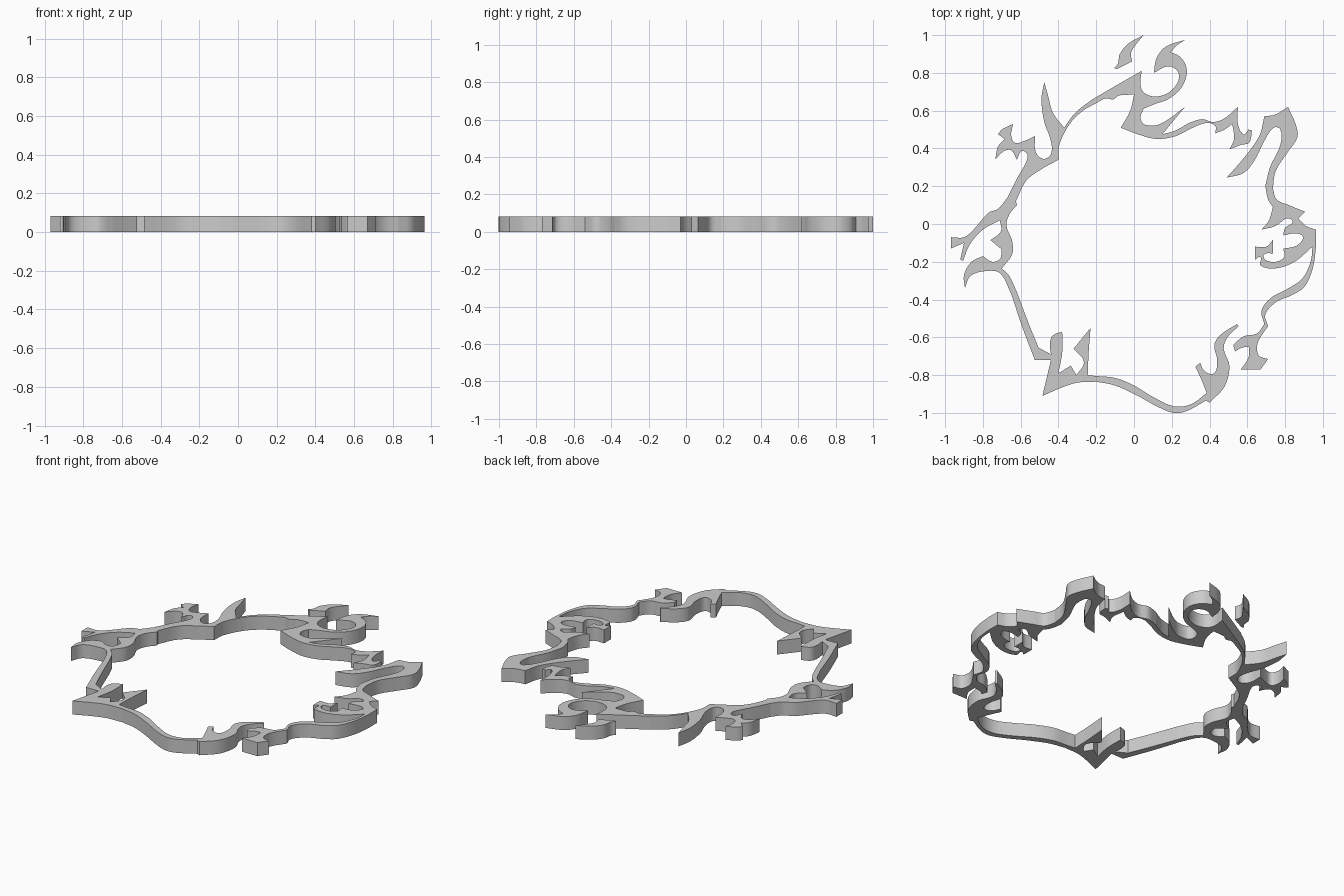
import bpy, bmesh
from mathutils import Vector

THICK = 0.083


def smooth_run(pts, steps=5):
    """Catmull-Rom curve through pts, without the first point."""
    v = [Vector(p) for p in pts]
    if len(v) == 2:
        return [v[1]]
    v = [2 * v[0] - v[1]] + v + [2 * v[-1] - v[-2]]
    out = []
    for i in range(1, len(v) - 2):
        a, b, c, d = v[i - 1:i + 3]
        for s in range(1, steps + 1):
            t = s / steps
            # tangents limited by the span length to avoid overshoot
            span = (c - b).length
            m0 = (c - a).normalized() * span
            m1 = (d - b).normalized() * span
            out.append((2*t**3 - 3*t**2 + 1) * b + (t**3 - 2*t**2 + t) * m0
                       + (3*t**2 - 2*t**3) * c + (t**3 - t**2) * m1)
    return out


def plate(name, start, *runs):
    """Flat plate: smooth runs meeting at sharp corners, closed by a straight edge."""
    outline, last = [Vector(start)], start
    for run in runs:
        outline += smooth_run([last] + run)
        last = run[-1]
    if (outline[-1] - outline[0]).length < 1e-5:
        outline.pop()
    bm = bmesh.new()
    face = bm.faces.new([bm.verts.new((p.x, p.y, 0)) for p in outline])
    ext = bmesh.ops.extrude_face_region(bm, geom=[face])
    top = [g for g in ext["geom"] if isinstance(g, bmesh.types.BMVert)]
    bmesh.ops.translate(bm, verts=top, vec=(0, 0, THICK))
    bmesh.ops.recalc_face_normals(bm, faces=bm.faces)
    me = bpy.data.meshes.new(name)
    bm.to_mesh(me)
    bm.free()
    ob = bpy.data.objects.new(name, me)
    bpy.context.collection.objects.link(ob)
    return ob


# loose leaf at the top
plate("top_leaf", (0.05, 1.0),
      [(-0.03, 0.955), (-0.075, 0.9), (-0.085, 0.85), (-0.105, 0.825)],
      [(-0.09, 0.82)], [(-0.01, 0.86)], [(-0.015, 0.91), (0.05, 1.0)])

# swirl and band at the top
plate("top_swirl", (-0.22, 0.66),
      [(-0.1, 0.73), (0.04, 0.81)],
      [(0.035, 0.73), (0.06, 0.69), (0.12, 0.675), (0.19, 0.7), (0.235, 0.76),
       (0.23, 0.81), (0.18, 0.835), (0.105, 0.8)],
      [(0.12, 0.88), (0.17, 0.94), (0.27, 0.975)],
      [(0.22, 0.94), (0.195, 0.91)],
      [(0.25, 0.88), (0.28, 0.81), (0.25, 0.72), (0.18, 0.66), (0.11, 0.635), (0.05, 0.61)],
      [(0.035, 0.56), (0.06, 0.525), (0.14, 0.53), (0.27, 0.62)],
      [(0.15, 0.475)],
      [(0.22, 0.495), (0.29, 0.535)], [(0.3, 0.505)],
      [(0.22, 0.465), (0.12, 0.45), (0.02, 0.475), (-0.07, 0.51)],
      [(-0.02, 0.6), (0.0, 0.685)],
      [(-0.08, 0.68), (-0.11, 0.66), (-0.15, 0.665), (-0.2, 0.64)])

# branch end right of the swirl
plate("top_right_branch", (0.29, 0.535),
      [(0.36, 0.555), (0.42, 0.54), (0.48, 0.56), (0.55, 0.62)],
      [(0.55, 0.53), (0.58, 0.475), (0.605, 0.5)], [(0.625, 0.495)],
      [(0.61, 0.43), (0.57, 0.42), (0.505, 0.395)],
      [(0.53, 0.45), (0.52, 0.53)],
      [(0.48, 0.5), (0.43, 0.48)],
      [(0.43, 0.52), (0.38, 0.535), (0.3, 0.505)])

# spike and side leaves, upper left
plate("upper_left_leaves", (-0.22, 0.66),
      [(-0.31, 0.59), (-0.37, 0.51)],
      [(-0.43, 0.59), (-0.455, 0.68), (-0.475, 0.75)],
      [(-0.49, 0.66), (-0.475, 0.54), (-0.44, 0.44), (-0.44, 0.37), (-0.48, 0.345),
       (-0.52, 0.38), (-0.525, 0.465)],
      [(-0.58, 0.44), (-0.63, 0.43), (-0.65, 0.47), (-0.64, 0.53)],
      [(-0.7, 0.5), (-0.72, 0.475)], [(-0.685, 0.45)],
      [(-0.72, 0.41), (-0.735, 0.34)],
      [(-0.69, 0.385), (-0.65, 0.39), (-0.62, 0.34)],
      [(-0.595, 0.385), (-0.565, 0.37), (-0.57, 0.33), (-0.62, 0.24), (-0.67, 0.14)],
      [(-0.625, 0.12)],
      [(-0.57, 0.23), (-0.49, 0.29), (-0.4, 0.34)],
      [(-0.395, 0.42), (-0.34, 0.53), (-0.27, 0.6), (-0.2, 0.64)])

# forked leaves at the left
plate("left_leaves", (-0.67, 0.14),
      [(-0.72, 0.08), (-0.77, 0.06), (-0.85, -0.03), (-0.9, -0.07), (-0.97, -0.07)],
      [(-0.97, -0.13)], [(-0.9, -0.1)], [(-0.92, -0.19)], [(-0.905, -0.195)],
      [(-0.87, -0.11), (-0.8, -0.03), (-0.71, 0.02)],
      [(-0.705, -0.04), (-0.76, -0.085)],
      [(-0.7, -0.135)],
      [(-0.71, -0.185), (-0.75, -0.2), (-0.8, -0.17)],
      [(-0.86, -0.2), (-0.9, -0.27), (-0.895, -0.34)],
      [(-0.865, -0.275), (-0.79, -0.25), (-0.71, -0.26), (-0.65, -0.37)],
      [(-0.62, -0.36)],
      [(-0.66, -0.275), (-0.7, -0.235)],
      [(-0.645, -0.16), (-0.645, -0.09), (-0.675, -0.01), (-0.66, 0.05), (-0.62, 0.1)],
      [(-0.625, 0.12)])

# pointed corner, lower left
plate("lower_left_spikes", (-0.65, -0.37),
      [(-0.59, -0.55), (-0.525, -0.72)], [(-0.44, -0.72)], [(-0.485, -0.91)],
      [(-0.38, -0.865), (-0.3, -0.84), (-0.2, -0.835)], [(-0.2, -0.805)],
      [(-0.245, -0.8)],
      [(-0.24, -0.68), (-0.23, -0.55)], [(-0.32, -0.66)],
      [(-0.265, -0.73), (-0.305, -0.8)], [(-0.335, -0.75)], [(-0.4, -0.79)],
      [(-0.38, -0.68), (-0.38, -0.57)],
      [(-0.43, -0.59), (-0.445, -0.63), (-0.44, -0.69)],
      [(-0.505, -0.655)],
      [(-0.56, -0.52), (-0.62, -0.36)])

# bottom band with the hooked leaf at its right end
plate("bottom_band", (-0.2, -0.835),
      [(-0.1, -0.855), (0.02, -0.91), (0.12, -0.965), (0.21, -1.0), (0.28, -0.99),
       (0.38, -0.935)],
      [(0.4, -0.945)],
      [(0.48, -0.86), (0.505, -0.75), (0.475, -0.66), (0.495, -0.6), (0.555, -0.54)],
      [(0.545, -0.53)],
      [(0.46, -0.585), (0.425, -0.64), (0.44, -0.72), (0.425, -0.79), (0.375, -0.78),
       (0.35, -0.735)],
      [(0.325, -0.755)],
      [(0.355, -0.82), (0.385, -0.895)],
      [(0.3, -0.955), (0.21, -0.965), (0.1, -0.915), (0.0, -0.855), (-0.1, -0.815),
       (-0.2, -0.805)])

# tall hook, upper right
plate("right_hook", (0.735, 0.19),
      [(0.75, 0.28), (0.81, 0.375), (0.865, 0.46), (0.855, 0.53), (0.815, 0.62)],
      [(0.75, 0.58), (0.69, 0.57)],
      [(0.665, 0.47), (0.59, 0.36), (0.49, 0.245)],
      [(0.58, 0.27), (0.64, 0.34), (0.69, 0.44), (0.74, 0.51), (0.775, 0.5),
       (0.775, 0.42), (0.72, 0.3), (0.695, 0.2)])

# open curl at the right
plate("right_curl", (0.695, 0.2),
      [(0.71, 0.13), (0.735, 0.09)],
      [(0.715, 0.02), (0.675, -0.03)],
      [(0.75, -0.01), (0.81, 0.03), (0.84, 0.01), (0.8, -0.02), (0.79, -0.06)],
      [(0.86, -0.05), (0.895, -0.07), (0.86, -0.115), (0.79, -0.13)],
      [(0.795, -0.175), (0.75, -0.2), (0.695, -0.19), (0.69, -0.16), (0.735, -0.155)],
      [(0.735, -0.085)],
      [(0.7, -0.12), (0.64, -0.12)], [(0.64, -0.19)],
      [(0.67, -0.175), (0.67, -0.22), (0.75, -0.235), (0.85, -0.2), (0.945, -0.12)],
      [(0.935, -0.2), (0.89, -0.29), (0.81, -0.345)], [(0.83, -0.38)],
      [(0.9, -0.335), (0.945, -0.24), (0.963, -0.12), (0.963, -0.03)],
      [(0.91, -0.01), (0.87, 0.03)], [(0.905, 0.065)],
      [(0.82, 0.1), (0.755, 0.13), (0.735, 0.19)])

# short tail, lower right
plate("right_tail", (0.81, -0.345),
      [(0.72, -0.395), (0.675, -0.46), (0.69, -0.53)],
      [(0.65, -0.58), (0.58, -0.595), (0.525, -0.64)], [(0.535, -0.675)],
      [(0.57, -0.655), (0.61, -0.65)],
      [(0.605, -0.71), (0.565, -0.77)], [(0.67, -0.77)], [(0.71, -0.715)],
      [(0.66, -0.695), (0.655, -0.63), (0.71, -0.54)],
      [(0.695, -0.48), (0.75, -0.415), (0.83, -0.38)])

# smooth curved walls, sharp rims
bpy.ops.object.select_all(action='SELECT')
bpy.context.view_layer.objects.active = bpy.data.objects["bottom_band"]
bpy.ops.object.shade_smooth_by_angle()
